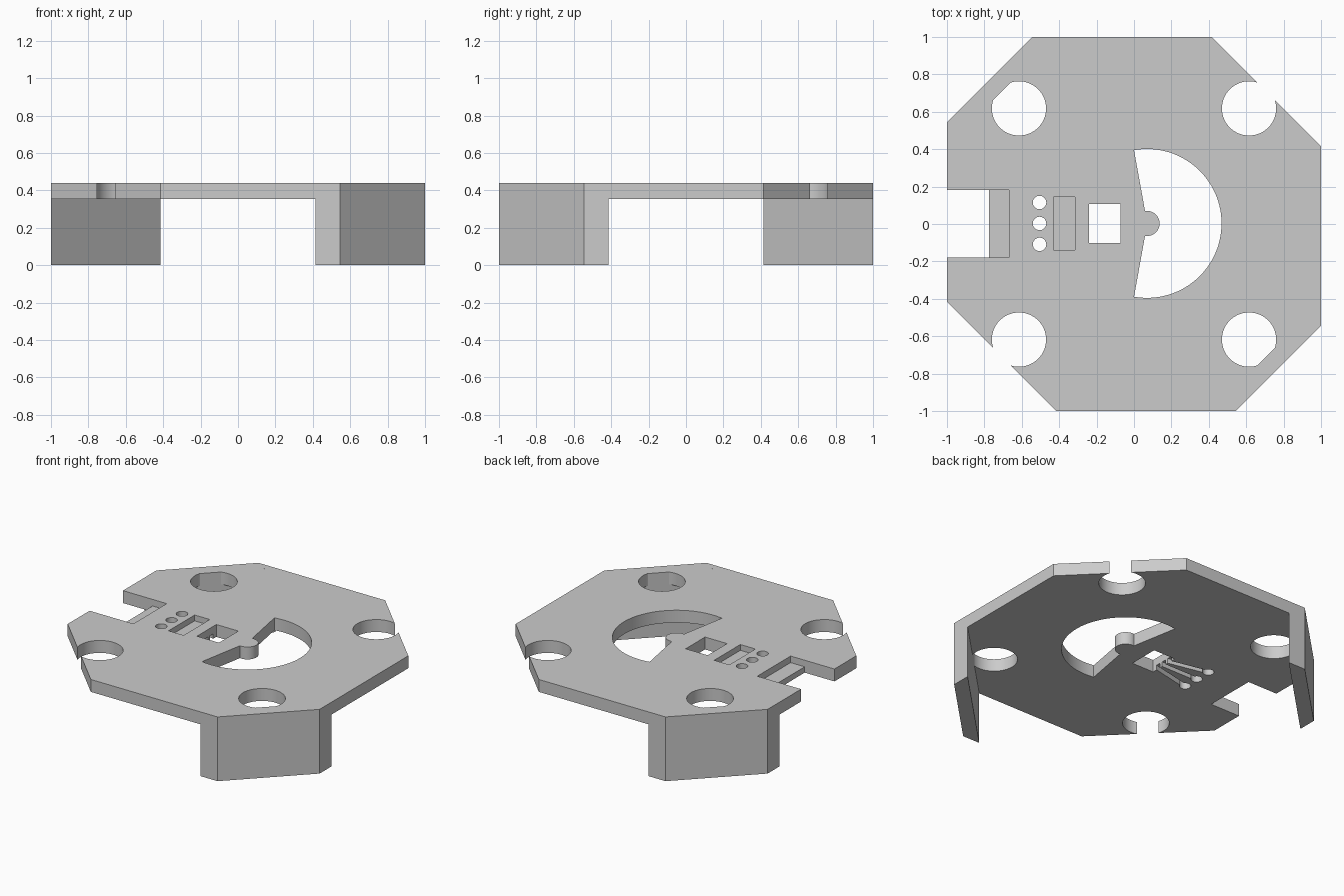
import bpy, bmesh
from math import sin, cos, pi, atan2, hypot

if "Cube" in bpy.data.objects:
    bpy.data.objects.remove(bpy.data.objects["Cube"])

TOP, UNDER = 0.44, 0.355   # plate top and underside
C = 0.415                  # corner of the regular octagon


def prism(name, pts, z0, z1):
    """Extrude a flat outline from z0 to z1."""
    bm = bmesh.new()
    face = bm.faces.new([bm.verts.new((x, y, z0)) for x, y in pts])
    ext = bmesh.ops.extrude_face_region(bm, geom=[face])
    top = [v for v in ext["geom"] if isinstance(v, bmesh.types.BMVert)]
    bmesh.ops.translate(bm, verts=top, vec=(0, 0, z1 - z0))
    bmesh.ops.recalc_face_normals(bm, faces=bm.faces)
    mesh = bpy.data.meshes.new(name)
    bm.to_mesh(mesh)
    bm.free()
    ob = bpy.data.objects.new(name, mesh)
    bpy.context.collection.objects.link(ob)
    return ob


def arc(cx, cy, r, a0, a1, n):
    return [(cx + r * cos(a0 + (a1 - a0) * i / n), cy + r * sin(a0 + (a1 - a0) * i / n))
            for i in range(n + 1)]


def circle(cx, cy, r, n=64):
    return arc(cx, cy, r, 0, 2 * pi, n)[:-1]


def rect(x0, x1, y0, y1):
    return [(x0, y0), (x1, y0), (x1, y1), (x0, y1)]


def combine(target, tool, operation):
    """Apply a boolean and discard the tool object."""
    mod = target.modifiers.new("bool", 'BOOLEAN')
    mod.operation, mod.solver, mod.object = operation, 'EXACT', tool
    bpy.context.view_layer.objects.active = target
    bpy.ops.object.modifier_apply(modifier=mod.name)
    bpy.data.objects.remove(tool)


def cut(pts, z0=UNDER - 0.1, z1=TOP + 0.1):
    combine(plate, prism("cutter", pts, z0, z1), 'DIFFERENCE')


# Octagonal plate
plate = prism("plate", [(-C, 1), (-1, C), (-1, -C), (-C, -1),
                        (C, -1), (1, -C), (1, C), (C, 1)], UNDER, TOP)

# Round corner holes
for sx in (-1, 1):
    for sy in (-1, 1):
        cut(circle(0.615 * sx, 0.618 * sy, 0.145))

# Large round window with a small hub left on its straight side
cx, R, r = 0.07, 0.398, 0.067
a = atan2(0.392, -cx)
hub = atan2(0.066, -0.011)
cut(arc(cx, 0.003, R, -a, a, 72) + arc(cx, 0.003, r, hub, -hub, 28))

# Edge notch with a ledge, shallow pocket, square opening
cut(rect(-1.1, -0.775, -0.178, 0.183))
cut(rect(-0.8, -0.668, -0.178, 0.183), z0=TOP - 0.045)
cut(rect(-0.43, -0.315, -0.138, 0.145), z0=TOP - 0.04)
cut(rect(-0.24, -0.073, -0.102, 0.108))

# Three small holes joined to the opening by channels underneath
for k in (-1, 0, 1):
    hx, hy = -0.505, 0.003 + 0.112 * k
    cut(circle(hx, hy, 0.036, 32))
    x1, y1 = -0.2, 0.003 + 0.045 * k
    length = hypot(x1 - hx, y1 - hy)
    nx, ny = -(y1 - hy) / length * 0.017, (x1 - hx) / length * 0.017
    cut([(hx + nx, hy + ny), (hx - nx, hy - ny), (x1 - nx, y1 - ny), (x1 + nx, y1 + ny)],
        z1=UNDER + 0.033)

# Two corner legs, opposite each other
for s in (-1, 1):
    leg = prism("corner_leg", [(C * s, -s), (0.545 * s, -s), (s, -0.545 * s), (s, -C * s)], 0, TOP)
    combine(plate, leg, 'UNION')

bpy.ops.object.select_all(action='DESELECT')
plate.select_set(True)
bpy.context.view_layer.objects.active = plate
bpy.ops.object.shade_smooth_by_angle(angle=0.5)
